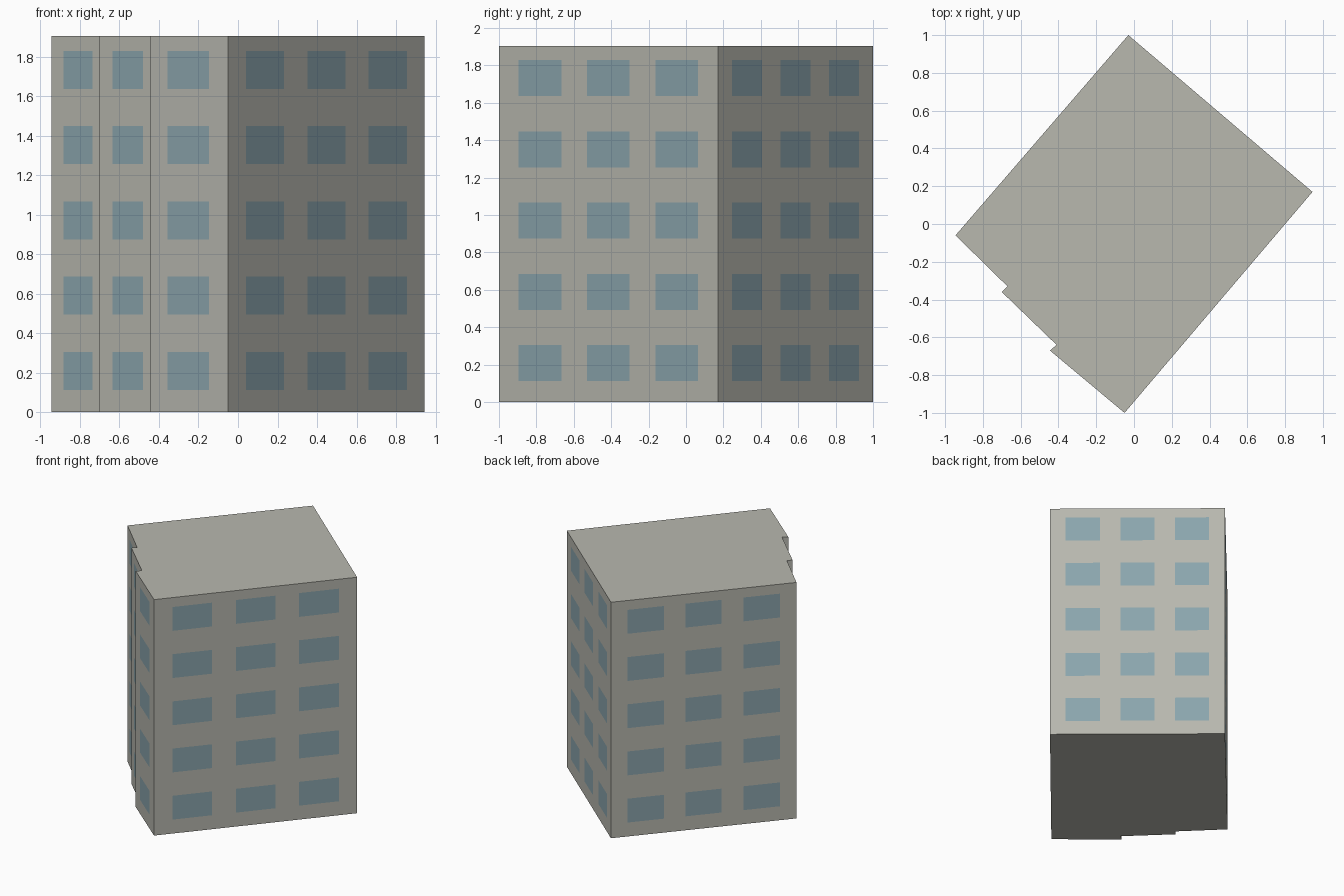
import bpy
import bmesh
from mathutils import Vector

cube = bpy.data.objects.get("Cube")
if cube:
    bpy.data.objects.remove(cube)


def make_material(name, colour):
    mat = bpy.data.materials.new(name)
    mat.use_nodes = True
    mat.diffuse_color = colour
    bsdf = next(n for n in mat.node_tree.nodes if n.type == "BSDF_PRINCIPLED")
    bsdf.inputs["Base Color"].default_value = colour
    return mat


WALL, GLASS = 0, 1
materials = [
    make_material("warm grey plaster", (0.48, 0.48, 0.43, 1)),
    make_material("blue grey glass", (0.26, 0.38, 0.42, 1)),
]

# Ground plan, anticlockwise, with the stepped side facing front right
plan = [
    (-0.03, 1.0), (-0.945, -0.06), (-0.67, -0.33), (-0.70, -0.36),
    (-0.41, -0.64), (-0.445, -0.67), (-0.05, -1.0), (0.945, 0.17),
]
FLOORS = 5
HEIGHT = 1.905
STOREY = HEIGHT / FLOORS

# Window cuts along a wall, as fractions of its length
THREE_WINDOWS = [0, 0.09, 0.285, 0.403, 0.597, 0.715, 0.91, 1]
ONE_WINDOW = [0, 0.225, 0.755, 1]
NO_WINDOW = [0, 1]

# Window sills and heads, shared by all walls
levels = [0]
for floor in range(FLOORS):
    levels += [(floor + 0.295) * STOREY, (floor + 0.8) * STOREY]
levels.append(HEIGHT)


def add_wall(bm, start, end):
    """Grid of flat panels; every odd column and odd row is a window."""
    a, b = Vector(start), Vector(end)
    length = (b - a).length
    if length > 1:
        cuts = THREE_WINDOWS
    elif length > 0.2:
        cuts = ONE_WINDOW
    else:
        cuts = NO_WINDOW
    grid = [[bm.verts.new((*a.lerp(b, t), z)) for t in cuts] for z in levels]
    for row in range(len(levels) - 1):
        for col in range(len(cuts) - 1):
            face = bm.faces.new((grid[row][col], grid[row][col + 1],
                                 grid[row + 1][col + 1], grid[row + 1][col]))
            is_window = row % 2 and col % 2
            face.material_index = GLASS if is_window else WALL


# Walls around the plan, welded at the corners
bm = bmesh.new()
for i, corner in enumerate(plan):
    add_wall(bm, corner, plan[(i + 1) % len(plan)])
bmesh.ops.remove_doubles(bm, verts=bm.verts, dist=0.0001)

# Flat roof and base close the open rims
rims = [e for e in bm.edges if e.is_boundary]
for z in (0, HEIGHT):
    rim = [e for e in rims if all(abs(v.co.z - z) < 0.001 for v in e.verts)]
    for face in bmesh.ops.edgeloop_fill(bm, edges=rim)["faces"]:
        face.material_index = WALL
bmesh.ops.recalc_face_normals(bm, faces=bm.faces)

mesh = bpy.data.meshes.new("apartment_block")
bm.to_mesh(mesh)
bm.free()
for mat in materials:
    mesh.materials.append(mat)
block = bpy.data.objects.new("apartment_block", mesh)
bpy.context.scene.collection.objects.link(block)
